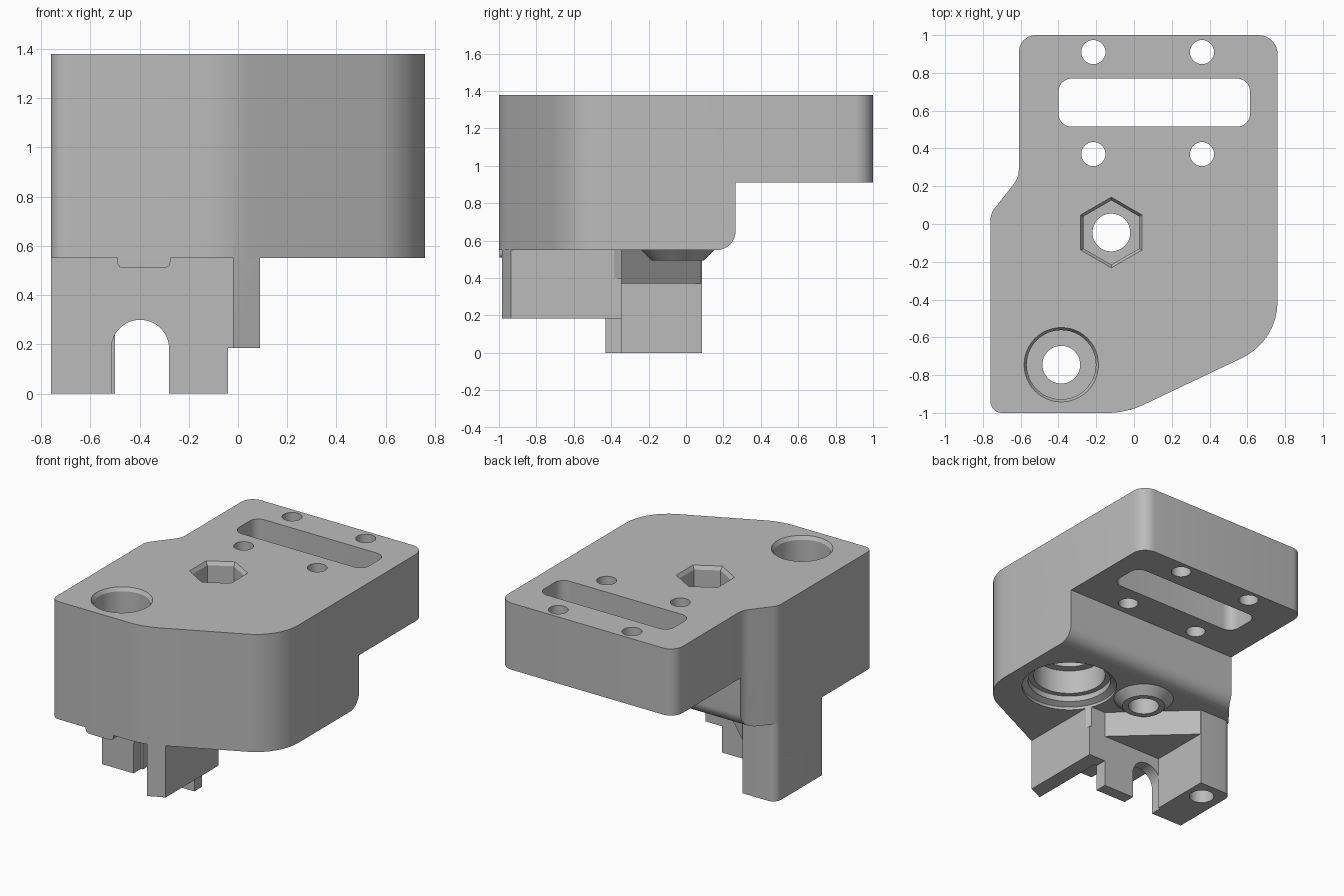
import bpy, bmesh, math
from mathutils import Vector, Matrix

cube = bpy.data.objects.get("Cube")
if cube:
    bpy.data.objects.remove(cube, do_unlink=True)

grey = bpy.data.materials.new("plain_grey")
grey.use_nodes = True
COLOUR = (0.5, 0.5, 0.5, 1)
grey.diffuse_color = COLOUR
grey.node_tree.nodes["Principled BSDF"].inputs["Base Color"].default_value = COLOUR


def rounded(corners, steps=8):
    """Outline from (x, y, radius) corners, each replaced by a tangent arc."""
    out = []
    for i, (x, y, r) in enumerate(corners):
        p = Vector((x, y))
        if r == 0:
            out.append(p)
            continue
        a = (Vector(corners[i - 1][:2]) - p).normalized()
        b = (Vector(corners[(i + 1) % len(corners)][:2]) - p).normalized()
        half = a.angle(b) / 2
        centre = p + (a + b).normalized() * (r / math.sin(half))
        s = p + a * (r / math.tan(half)) - centre
        e = p + b * (r / math.tan(half)) - centre
        sweep = s.angle_signed(e)
        for k in range(steps + 1):
            t = -sweep * k / steps
            out.append(centre + Matrix.Rotation(t, 2) @ s)
    return out


def ring(x, y, r, n=48, turn=0.0):
    return [Vector((x + r * math.cos(turn + math.tau * k / n),
                    y + r * math.sin(turn + math.tau * k / n))) for k in range(n)]


def loft(name, layers, axes="xyz"):
    """Solid through stacked (outline, height) layers; axes names outline u, v and height."""
    bm = bmesh.new()
    rows = []
    for outline, h in layers:
        row = []
        for p in outline:
            d = dict(zip(axes, (p[0], p[1], h)))
            row.append(bm.verts.new((d["x"], d["y"], d["z"])))
        rows.append(row)
    n = len(rows[0])
    bm.faces.new(rows[0])
    bm.faces.new(rows[-1])
    for lo, hi in zip(rows, rows[1:]):
        for i in range(n):
            j = (i + 1) % n
            bm.faces.new((lo[i], lo[j], hi[j], hi[i]))
    bmesh.ops.recalc_face_normals(bm, faces=bm.faces)
    mesh = bpy.data.meshes.new(name)
    bm.to_mesh(mesh)
    bm.free()
    mesh.materials.append(grey)
    ob = bpy.data.objects.new(name, mesh)
    bpy.context.collection.objects.link(ob)
    return ob


def prism(name, outline, low, high, axes="xyz"):
    return loft(name, [(outline, low), (outline, high)], axes)


def boolean(target, tools, operation):
    for tool in tools:
        mod = target.modifiers.new(operation.lower(), "BOOLEAN")
        mod.operation, mod.solver, mod.object = operation, "EXACT", tool
        bpy.context.view_layer.objects.active = target
        bpy.ops.object.modifier_apply(modifier=mod.name)
        bpy.data.objects.remove(tool, do_unlink=True)


BOTTOM, TOP, SHELF = 0.55, 1.38, 0.91
NUT = (-0.12, -0.045)
BOLT = (-0.385, -0.745)
BORE = (0.36, -0.23)

# main body
body = prism("body", rounded([
    (-0.76, -1, 0.06), (-0.04, -1, 0.45), (0.76, -0.62, 0.33), (0.76, 1, 0.1),
    (-0.61, 1, 0.09), (-0.61, 0.245, 0.12), (-0.76, 0.055, 0.1)]), BOTTOM, TOP)

# space under the overhang, leaving a rounded lower back edge
arc = [(0.165 + 0.1 * math.sin(a), 0.65 - 0.1 * math.cos(a))
       for a in [math.pi / 2 * k / 10 for k in range(11)]]
under = prism("under_cut", [(1.3, 0.4), (0.165, 0.4)] + arc + [(0.265, SHELF), (1.3, SHELF)],
              -1, 1, "yzx")
boolean(body, [under], "DIFFERENCE")

# lower parts: rear leg, arched plate, gusset, side wall, key strip, nut boss
leg = prism("rear_leg", rounded([(-0.76, -0.43, 0), (-0.5, -0.43, 0), (-0.5, 0.085, 0),
                                 (-0.76, 0.085, 0.06)]), 0, 0.6)
plate = prism("arched_plate", [(-0.7, -0.43), (-0.04, -0.43), (-0.04, -0.345), (-0.7, -0.345)],
              0, 0.6)
gusset = prism("gusset", [(-0.7, -0.4), (-0.04, -0.4), (-0.04, -0.345), (-0.5, 0.08),
                          (-0.7, 0.08)], 0.37, 0.6)
wall = prism("side_wall", [(-0.02, -0.985), (0.09, -0.935), (0.09, -0.345), (-0.06, -0.345),
                           (-0.06, -0.43), (-0.02, -0.43)], 0.185, 0.6)
key = prism("key_strip", rounded([(-0.49, 0.51, 0.025), (-0.275, 0.51, 0.025),
                                  (-0.275, 0.6, 0), (-0.49, 0.6, 0)]), -0.998, -0.42, "xzy")
boss = loft("nut_boss", [(ring(*NUT, 0.14), 0.495), (ring(*NUT, 0.195), BOTTOM),
                         (ring(*NUT, 0.195), 0.6)])
boolean(body, [leg, plate, gusset, wall, key, boss], "UNION")

# arch through the plate
arch = prism("arch_cut", [(-0.515, -0.1), (-0.28, -0.1)] +
             [(-0.3975 + 0.1175 * math.cos(a), 0.182 + 0.1175 * math.sin(a))
              for a in [math.pi * k / 24 for k in range(25)]], -0.6, -0.345, "xzy")

# slot and screw holes in the overhang
cuts = [arch, prism("slot_cut", rounded([(-0.4, 0.515, 0.07), (0.615, 0.515, 0.07),
                                         (0.615, 0.77, 0.07), (-0.4, 0.77, 0.07)]), 0.8, 1.5)]
cuts += [prism("screw_cut", ring(x, y, 0.064, 32), 0.8, 1.5)
         for x in (-0.215, 0.36) for y in (0.37, 0.91)]

# hexagonal nut pocket with chamfered rim, and its through hole
hexa = lambda r: ring(*NUT, r, 6, math.pi / 6)
cuts += [loft("nut_cut", [(hexa(0.17), 1.0), (hexa(0.17), 1.355), (hexa(0.187), TOP),
                          (hexa(0.187), 1.5)]),
         prism("nut_hole_cut", ring(*NUT, 0.1), 0.3, 1.2)]

# bolt counterbore and its through hole
cuts += [loft("bolt_cut", [(ring(*BOLT, 0.183), 0.8), (ring(*BOLT, 0.183), 1.355),
                           (ring(*BOLT, 0.197), TOP), (ring(*BOLT, 0.197), 1.5)]),
         prism("bolt_hole_cut", ring(*BOLT, 0.1), 0.3, 1.1)]

# stepped blind bore underneath, and the blind hole in the leg
cuts.append(loft("bore_cut", [(ring(*BORE, r), z) for r, z in (
    (0.31, 0.4), (0.31, 0.57), (0.27, 0.59), (0.27, 0.63), (0.235, 0.631),
    (0.235, 0.8), (0.18, 0.801), (0.18, 0.9))]))
cuts.append(prism("leg_hole_cut", ring(-0.62, -0.05, 0.08), -0.2, 0.3))
boolean(body, cuts, "DIFFERENCE")

# smooth the curved walls, keep edges sharp
bpy.ops.object.select_all(action="DESELECT")
body.select_set(True)
bpy.context.view_layer.objects.active = body
bpy.ops.object.shade_smooth_by_angle(angle=math.radians(25))
